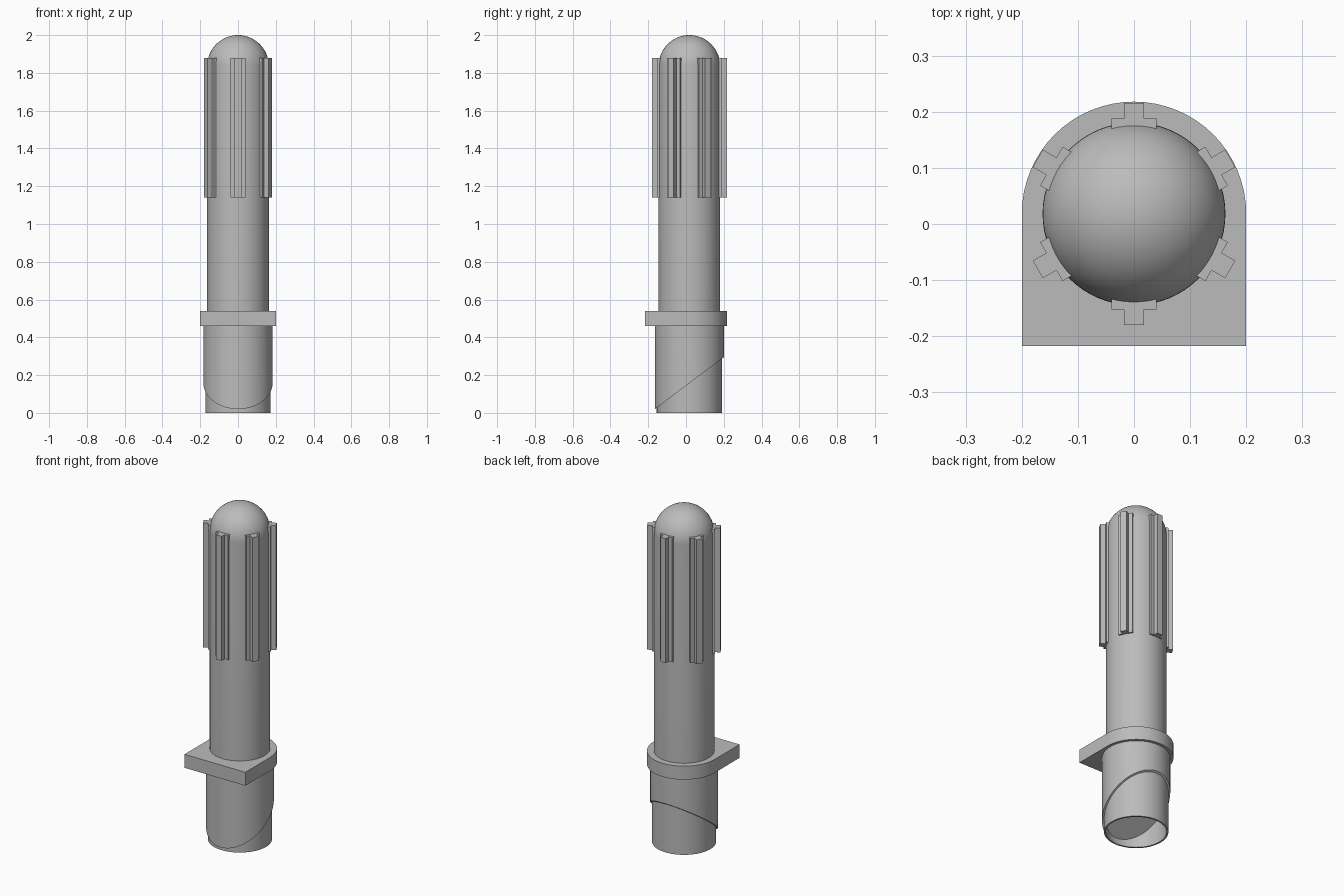
import bpy, bmesh, math
from mathutils import Vector, Matrix

AXIS_Y = 0.018      # the round parts share this axis
SEG = 64

cube = bpy.data.objects.get("Cube")
if cube:
    bpy.data.objects.remove(cube, do_unlink=True)

grey = bpy.data.materials.new("plain_grey")
grey.use_nodes = True
GREY = (0.5, 0.5, 0.5, 1)
grey.diffuse_color = GREY
grey.node_tree.nodes["Principled BSDF"].inputs["Base Color"].default_value = GREY


def finish(name, bm, smooth=False):
    bmesh.ops.remove_doubles(bm, verts=bm.verts, dist=1e-5)
    bmesh.ops.recalc_face_normals(bm, faces=bm.faces)
    mesh = bpy.data.meshes.new(name)
    bm.to_mesh(mesh)
    bm.free()
    mesh.materials.append(grey)
    ob = bpy.data.objects.new(name, mesh)
    ob.location.y = AXIS_Y
    bpy.context.collection.objects.link(ob)
    if smooth:
        bpy.ops.object.select_all(action='DESELECT')
        ob.select_set(True)
        bpy.context.view_layer.objects.active = ob
        bpy.ops.object.shade_smooth_by_angle(angle=math.radians(30))
    return ob


def lathe(profile, closed=False):
    """Spin (radius, height) points around the z axis."""
    bm = bmesh.new()
    verts = [bm.verts.new((r, 0, z)) for r, z in profile]
    edges = [bm.edges.new(p) for p in zip(verts, verts[1:])]
    if closed:
        edges.append(bm.edges.new((verts[-1], verts[0])))
    bmesh.ops.spin(bm, geom=verts + edges, cent=(0, 0, 0), axis=(0, 0, 1),
                   angle=math.tau, steps=SEG, use_merge=True)
    return bm


def prism(outline, z0, z1):
    """Extrude a flat (x, y) outline upwards."""
    bm = bmesh.new()
    face = bm.faces.new([bm.verts.new((x, y, z0)) for x, y in outline])
    top = bmesh.ops.extrude_face_region(bm, geom=[face])["geom"]
    bmesh.ops.translate(bm, vec=(0, 0, z1 - z0),
                        verts=[v for v in top if isinstance(v, bmesh.types.BMVert)])
    return bm


# Round post with a domed top
R = 0.163
dome = [(R * math.cos(a), 2 - R + R * math.sin(a))
        for a in (math.pi / 2 * i / 16 for i in range(16))]
finish("domed_post", lathe([(0, 0.5), (R, 0.5)] + dome + [(0, 2)]), True)

# Sleeve under the collar, cut off by a sloping plane
bm = lathe([(0, 0), (0.183, 0), (0.183, 0.47), (0, 0.47)])
bmesh.ops.remove_doubles(bm, verts=bm.verts, dist=1e-5)
low, high = Vector((0, -0.183, 0.02)), Vector((0, 0.183, 0.295))
normal = (high - low).cross(Vector((-1, 0, 0)))
if normal.z > 0:
    normal.negate()
cut = bmesh.ops.bisect_plane(bm, geom=bm.verts[:] + bm.edges[:] + bm.faces[:],
                             plane_co=low, plane_no=normal, clear_outer=True)
bmesh.ops.contextual_create(bm, geom=[e for e in cut["geom_cut"]
                                      if isinstance(e, bmesh.types.BMEdge)])
finish("sloped_sleeve", bm, True)

# Thin open tube below the sleeve
finish("bottom_tube", lathe([(0.173, 0), (0.173, 0.4), (0.163, 0.4), (0.163, 0)],
                            closed=True), True)

# Collar plate: square at the front, round at the back
arc = [(0.2 * math.cos(a), 0.2 * math.sin(a))
       for a in (math.pi * i / 32 for i in range(33))]
finish("collar_plate", prism([(-0.2, -0.235), (0.2, -0.235)] + arc, 0.46, 0.54), True)

# Six stepped ribs around the top
half = [(0.018, 0.198), (0.018, 0.17), (0.04, 0.17), (0.04, 0.15)]
outline = half + [(-x, y) for x, y in reversed(half)]
for i in range(6):
    bm = prism(outline, 1.14, 1.88)
    bm.transform(Matrix.Rotation(math.tau * i / 6, 4, 'Z'))
    finish(f"rib_{i + 1}", bm)
